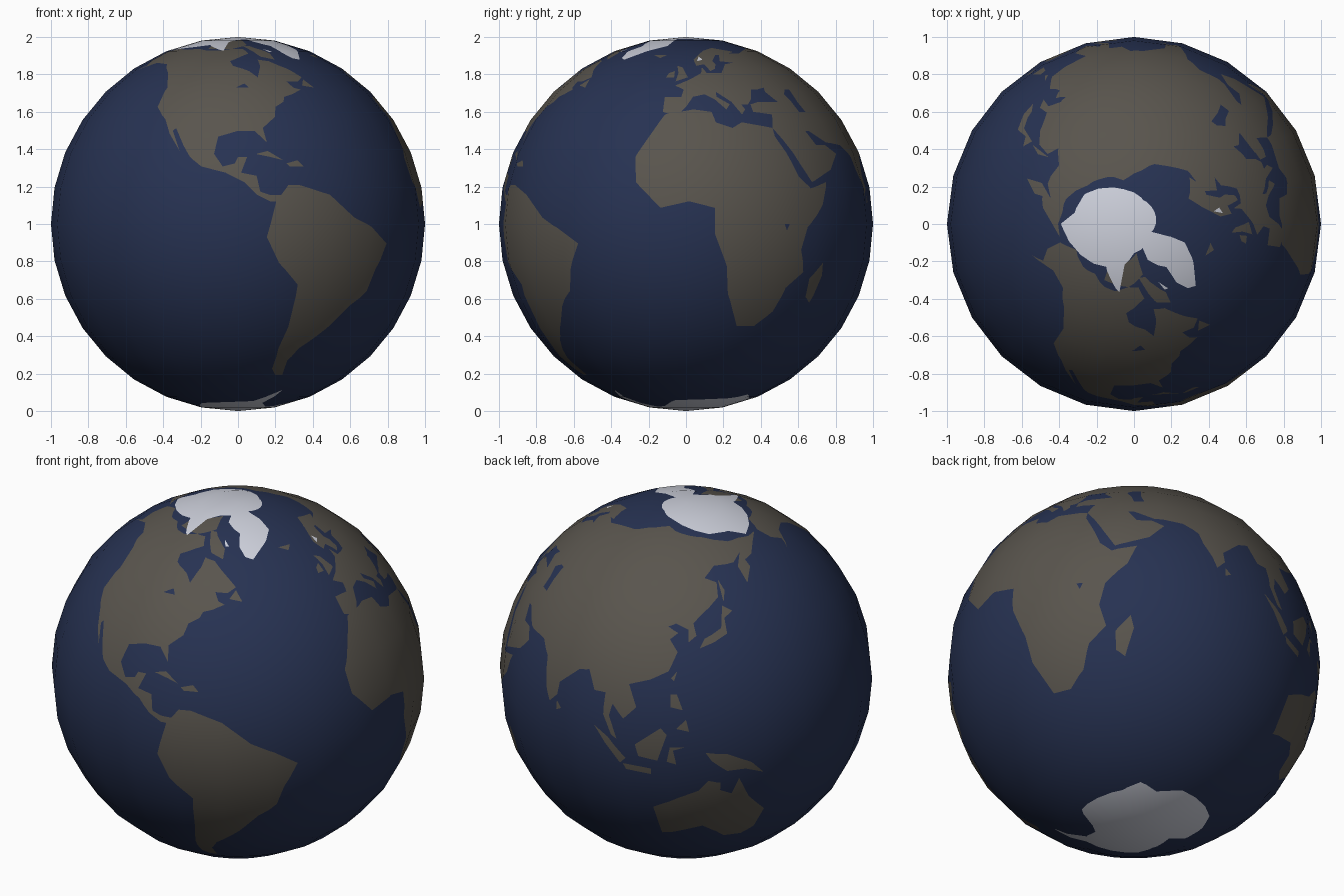
import bpy
import bmesh
import math
from mathutils import Vector, geometry

SEGMENTS, RINGS = 24, 16
LON_STEP, LAT_STEP = 360 / SEGMENTS, 180 / RINGS
OCEAN, LAND, ICE = range(3)

old_cube = bpy.data.objects.get("Cube")
if old_cube:
    bpy.data.objects.remove(old_cube, do_unlink=True)


def make_material(name, colour):
    material = bpy.data.materials.new(name)
    material.use_nodes = True
    material.diffuse_color = colour
    shader = material.node_tree.nodes["Principled BSDF"]
    shader.inputs["Base Color"].default_value = colour
    shader.inputs["Roughness"].default_value = 0.8
    return material


# Coast outlines in degrees east and north; later ones paint over earlier ones
outlines = []


def outline(kind, *points):
    outlines.append((kind, [Vector(point) for point in points]))


# North America
outline(LAND, (-166, 66), (-156, 70), (-140, 69), (-128, 70), (-115, 68), (-106, 68),
        (-95, 70), (-86, 70), (-82, 66), (-88, 64), (-95, 61), (-93, 58), (-84, 55),
        (-80, 52), (-77, 58), (-77, 62), (-70, 61), (-65, 58), (-60, 55), (-56, 52),
        (-60, 50), (-66, 50), (-64, 47), (-61, 46), (-66, 44), (-70, 43), (-71, 41),
        (-75, 39), (-76, 35), (-81, 31), (-80, 26), (-82, 28), (-84, 30), (-90, 30),
        (-97, 28), (-98, 22), (-95, 18), (-91, 19), (-90, 21), (-87, 21), (-89, 16),
        (-84, 15), (-83, 10), (-80, 9), (-76, 9), (-77, 7), (-80, 7), (-84, 9),
        (-88, 13), (-94, 16), (-102, 18), (-106, 21), (-109, 25), (-113, 31), (-114, 30),
        (-110, 23), (-115, 29), (-118, 34), (-124, 39), (-124, 47), (-130, 54),
        (-138, 59), (-150, 60), (-163, 55), (-158, 58), (-164, 61))

# South America
outline(LAND, (-74, 12), (-78, 7), (-81, -4), (-77, -12), (-70, -19), (-71, -33),
        (-73, -42), (-73, -51), (-70, -54), (-66, -54), (-67, -47), (-64, -42),
        (-58, -37), (-53, -32), (-48, -26), (-42, -21), (-40, -14), (-36, -6),
        (-44, -1), (-51, 2), (-60, 9), (-70, 12))

# Africa
outline(LAND, (-8, 36), (3, 38), (10, 37), (11, 33), (17, 31), (21, 33), (33, 31),
        (33, 28), (37, 20), (39, 15), (43, 11), (51, 13), (48, 6), (41, -1), (39, -8),
        (41, -15), (35, -20), (32, -28), (26, -33), (19, -33), (14, -22), (13, -13),
        (9, -3), (9, 5), (1, 7), (-8, 5), (-16, 13), (-17, 21), (-13, 28))

# Europe
outline(LAND, (-9, 37), (-9, 43), (-2, 43), (-1, 46), (-5, 48), (2, 51), (8, 54),
        (9, 57), (11, 54), (19, 54), (22, 57), (24, 59), (30, 60), (22, 61), (25, 65),
        (22, 65), (17, 61), (18, 59), (16, 56), (13, 55), (11, 59), (6, 58), (5, 62),
        (14, 68), (25, 71), (40, 67), (34, 66), (44, 66), (60, 69), (60, 50), (40, 47),
        (37, 45), (38, 47), (33, 46), (30, 46), (28, 42), (26, 40), (23, 40), (24, 38),
        (22, 36), (19, 41), (13, 45), (13, 43), (18, 40), (16, 38), (12, 42), (8, 44),
        (3, 43), (0, 39), (-2, 37), (-6, 36))

# Asia
outline(LAND, (60, 69), (71, 70), (82, 73), (95, 75), (104, 76), (113, 74), (129, 72),
        (140, 71), (150, 69), (160, 67), (170, 67), (180, 66), (180, 64), (170, 60),
        (163, 59), (163, 56), (157, 51), (156, 57), (163, 62), (155, 59), (142, 59),
        (135, 55), (141, 53), (140, 48), (132, 43), (128, 40), (129, 36), (126, 34),
        (126, 38), (121, 40), (118, 39), (122, 37), (119, 35), (122, 31), (119, 25),
        (113, 22), (106, 20), (109, 13), (105, 9), (101, 13), (100, 9), (103, 2),
        (101, 3), (98, 9), (98, 16), (94, 16), (91, 22), (87, 21), (80, 15), (80, 11),
        (77, 8), (73, 17), (72, 21), (67, 25), (57, 26), (50, 30), (48, 30), (51, 25),
        (56, 25), (60, 22), (55, 17), (44, 13), (40, 20), (36, 27), (33, 31), (35, 36),
        (27, 37), (27, 40), (31, 41), (41, 41), (37, 45), (40, 47), (60, 50))
outline(LAND, (-180, 66), (-170, 66), (-180, 64))

# Australia and the islands to its north
outline(LAND, (114, -22), (122, -18), (129, -15), (132, -11), (136, -12), (136, -15),
        (140, -17), (142, -11), (146, -19), (153, -26), (151, -34), (147, -38),
        (140, -38), (136, -34), (131, -31), (124, -33), (116, -35))
outline(LAND, (131, -1), (138, -2), (146, -6), (150, -10), (144, -8), (138, -8), (133, -4))
outline(LAND, (109, 1), (117, 7), (119, 5), (116, -4), (110, -3))
outline(LAND, (95, 5), (100, 2), (106, -4), (104, -6), (99, 0))
outline(LAND, (105, -6), (114, -7), (114, -9), (106, -8))
outline(LAND, (119, -4), (120, 1), (125, 1), (121, 0), (122, -5))
outline(LAND, (120, 14), (120, 18), (122, 18), (124, 13))
outline(LAND, (122, 7), (125, 10), (126, 6))

# Other islands
outline(LAND, (130, 32), (136, 34), (141, 36), (141, 41), (145, 43), (141, 45),
        (139, 38), (132, 35))
outline(LAND, (142, 46), (142, 54), (144, 50))
outline(LAND, (120, 23), (122, 25), (121, 22))
outline(LAND, (80, 9), (82, 7), (80, 6))
outline(LAND, (49, -12), (50, -16), (47, -25), (44, -23), (44, -17))
outline(LAND, (-5, 50), (1, 52), (-2, 57), (-5, 58), (-4, 54))
outline(LAND, (-10, 52), (-6, 52), (-6, 55), (-9, 54))
outline(LAND, (-24, 65), (-14, 65), (-18, 63))
outline(LAND, (-84, 22), (-80, 23), (-75, 20), (-79, 21))
outline(LAND, (-74, 19), (-70, 20), (-68, 18), (-73, 18))
outline(LAND, (-59, 48), (-56, 51), (-53, 47))
outline(LAND, (-85, 73), (-78, 73), (-65, 66), (-65, 62), (-74, 64))
outline(LAND, (-118, 70), (-120, 74), (-100, 78), (-85, 81), (-80, 74), (-95, 70))

# Inland waters
outline(OCEAN, (50, 46), (53, 46), (53, 41), (54, 37), (50, 37), (49, 41), (47, 44))
outline(OCEAN, (32, 0), (34, 0), (33, -2))
outline(OCEAN, (-91, 47), (-87, 49), (-85, 47))

# Ice caps, closed through the poles
outline(ICE, (-180, 67), (-156, 70), (-138, 72), (-123, 74), (-106, 69), (-102, 68),
        (-103, 77), (-90, 81), (-70, 82), (-69, 78), (-53, 73), (-54, 67), (-50, 63),
        (-45, 62), (-30, 69), (-20, 73), (-19, 78), (-24, 84), (9, 83), (69, 82),
        (105, 79), (126, 76), (148, 72), (169, 71), (180, 67), (180, 90), (-180, 90))
outline(ICE, (-180, -78), (-155, -77), (-135, -74), (-100, -73), (-75, -72), (-66, -67),
        (-58, -63), (-60, -68), (-62, -74), (-45, -78), (-30, -77), (-10, -71), (20, -70),
        (40, -69), (55, -66), (70, -69), (90, -66), (135, -66), (155, -69), (168, -72),
        (165, -78), (180, -78), (180, -90), (-180, -90))
outline(ICE, (7, 61), (9, 64), (11, 62))
outline(ICE, (-67, 70), (-62, 67), (-65, 67))


def contains(polygon, point):
    inside = False
    for a, b in zip(polygon, polygon[1:] + polygon[:1]):
        if (a.y > point.y) != (b.y > point.y):
            if point.x < a.x + (point.y - a.y) * (b.x - a.x) / (b.y - a.y):
                inside = not inside
    return inside


def surface_kind(point):
    kind = OCEAN
    for paint, polygon in outlines:
        if contains(polygon, point):
            kind = paint
    return kind


def sphere_point(column, row):
    lon, lat = math.radians(column * LON_STEP), math.radians(row * LAT_STEP)
    return Vector((math.cos(lat) * math.cos(lon), math.cos(lat) * math.sin(lon), math.sin(lat)))


def facet_point(point):
    """Place a map position on the flat facet of the sphere that holds it."""
    u, v = point.x / LON_STEP, point.y / LAT_STEP
    i, j = math.floor(u), math.floor(v)
    lower = sphere_point(i, j).lerp(sphere_point(i + 1, j), u - i)
    upper = sphere_point(i, j + 1).lerp(sphere_point(i + 1, j + 1), u - i)
    return lower.lerp(upper, v - j)


# Flat map: facet grid lines and coast lines, triangulated together
points, edges = [], []
for row in range(RINGS + 1):
    for column in range(SEGMENTS + 1):
        here = len(points)
        points.append(Vector((column * LON_STEP - 180, row * LAT_STEP - 90)))
        if column:
            edges.append((here - 1, here))
        if row:
            edges.append((here - SEGMENTS - 1, here))
for _, polygon in outlines:
    first, count = len(points), len(polygon)
    points.extend(polygon)
    edges.extend((first + k, first + (k + 1) % count) for k in range(count))
flat_points, _, triangles, *_ = geometry.delaunay_2d_cdt(points, edges, [], 0, 0.001)

# Wrap the map round the sphere and colour each face by its place on the map
bm = bmesh.new()
verts = [bm.verts.new(facet_point(point)) for point in flat_points]
for triangle in triangles:
    face = bm.faces.new([verts[k] for k in triangle])
    face.smooth = True
    face.material_index = surface_kind(sum((flat_points[k] for k in triangle), Vector((0, 0))) / 3)
bmesh.ops.remove_doubles(bm, verts=bm.verts[:], dist=0.0001)
bmesh.ops.dissolve_degenerate(bm, edges=bm.edges[:], dist=0.0001)
normals = [vert.co.normalized() for vert in bm.verts]
bmesh.ops.translate(bm, verts=bm.verts[:], vec=(0, 0, 1))

mesh = bpy.data.meshes.new("globe")
bm.to_mesh(mesh)
bm.free()
mesh.normals_split_custom_set_from_vertices(normals)
mesh.materials.append(make_material("ocean blue", (0.02, 0.032, 0.085, 1)))
mesh.materials.append(make_material("land brown", (0.1, 0.09, 0.075, 1)))
mesh.materials.append(make_material("ice white", (0.62, 0.64, 0.72, 1)))
globe = bpy.data.objects.new("globe", mesh)
bpy.context.scene.collection.objects.link(globe)
